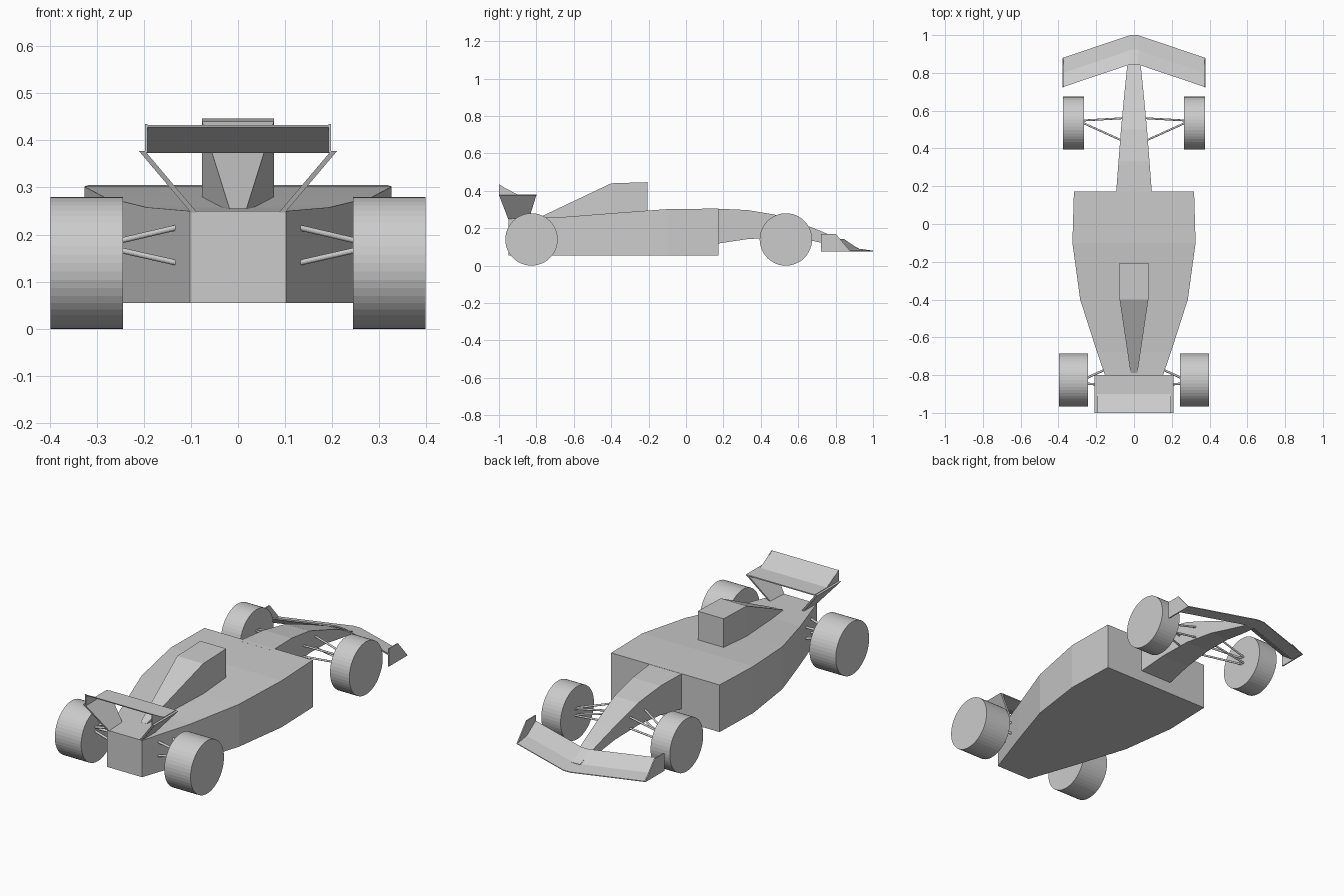
import bpy, bmesh, math
from mathutils import Vector

if "Cube" in bpy.data.objects:
    bpy.data.objects.remove(bpy.data.objects["Cube"])


def loft(name, rings):
    """Closed solid skinned through equal-length rings of points."""
    bm = bmesh.new()
    rows = [[bm.verts.new(p) for p in ring] for ring in rings]
    n = len(rows[0])
    for a, b in zip(rows, rows[1:]):
        for i in range(n):
            j = (i + 1) % n
            bm.faces.new((a[i], a[j], b[j], b[i]))
    bm.faces.new(rows[0])
    bm.faces.new(rows[-1])
    bmesh.ops.recalc_face_normals(bm, faces=bm.faces)
    me = bpy.data.meshes.new(name)
    bm.to_mesh(me)
    bm.free()
    ob = bpy.data.objects.new(name, me)
    bpy.context.collection.objects.link(ob)
    return ob


def box_loft(name, stations):
    """Stations are (y, half width, bottom z, top z)."""
    return loft(name, [[(-w, y, b), (w, y, b), (w, y, t), (-w, y, t)]
                       for y, w, b, t in stations])


def plate(name, points, thick):
    """Thin plate thickened along x."""
    return loft(name, [points, [(x - thick, y, z) for x, y, z in points]])


def cylinder(name, a, b, radius, sides):
    a, b = Vector(a), Vector(b)
    d = b - a
    bpy.ops.mesh.primitive_cylinder_add(vertices=sides, radius=radius,
                                        depth=d.length, location=(a + b) / 2)
    ob = bpy.context.object
    ob.name = name
    ob.rotation_euler = d.to_track_quat('Z', 'Y').to_euler()
    return ob


def mirror(ob):
    """Copy the part to the other side of the car."""
    ob.data.transform(ob.matrix_basis)
    ob.matrix_basis.identity()
    m = ob.modifiers.new("mirror", 'MIRROR')
    m.use_clip = False
    m.use_mirror_merge = False
    return ob


# Main body, nose and engine cover
box_loft("body", [(-0.95, 0.102, 0.055, 0.25), (-0.68, 0.195, 0.055, 0.258),
                  (-0.40, 0.285, 0.055, 0.28), (-0.10, 0.326, 0.055, 0.302),
                  (0.173, 0.318, 0.055, 0.305)])
box_loft("nose", [(0.15, 0.096, 0.115, 0.305), (0.33, 0.082, 0.142, 0.297),
                  (0.50, 0.069, 0.150, 0.268), (0.67, 0.053, 0.134, 0.205),
                  (0.80, 0.040, 0.105, 0.152), (0.925, 0.025, 0.080, 0.092)])
box_loft("engine_cover", [(-0.79, 0.018, 0.20, 0.255), (-0.40, 0.076, 0.20, 0.440),
                          (-0.207, 0.076, 0.20, 0.446)])

# Swept front wing with upturned trailing edge
def wing_ring(x, lead):
    profile = [(0, 0.076), (-0.08, 0.080), (-0.155, 0.134),
               (-0.155, 0.142), (-0.08, 0.091), (0, 0.080)]
    return [(x, lead + dy, z) for dy, z in profile]


loft("front_wing", [wing_ring(-0.376, 0.88), wing_ring(-0.02, 1.0),
                    wing_ring(0.02, 1.0), wing_ring(0.376, 0.88)])
mirror(plate("front_wing_endplate",
             [(0.379, 0.722, 0.076), (0.379, 0.88, 0.076),
              (0.379, 0.80, 0.170), (0.379, 0.722, 0.170)], 0.006))

# Rear wing: level blade with a raised flap
profile = [(-0.80, 0.373), (-0.90, 0.373), (-1.0, 0.428),
           (-1.0, 0.433), (-0.90, 0.379), (-0.80, 0.379)]
loft("rear_wing", [[(x, y, z) for y, z in profile] for x in (-0.196, 0.196)])
mirror(plate("rear_wing_endplate", [(0.197, -0.90, 0.374), (0.197, -1.0, 0.374),
                                    (0.197, -1.0, 0.435)], 0.005))
mirror(plate("rear_wing_support",
             [(0.210, -1.0, 0.377), (0.210, -0.80, 0.377),
              (0.100, -0.84, 0.247), (0.100, -0.95, 0.247)], 0.013))

# Wheels
mirror(cylinder("front_wheel", (0.264, 0.534, 0.14), (0.377, 0.534, 0.14), 0.14, 48))
mirror(cylinder("rear_wheel", (0.244, -0.826, 0.14), (0.398, -0.826, 0.14), 0.14, 48))

# Suspension arms: two upper and two lower rods per wheel
for level, z_in, z_out in (("upper", 0.215, 0.187), ("lower", 0.14, 0.167)):
    for y_in, y_out in ((-0.76, -0.815), (-0.855, -0.845)):
        mirror(cylinder("rear_" + level + "_arm", (0.25, y_out, z_out),
                        (0.13, y_in, z_in), 0.006, 12))
for level, z_in, z_out in (("upper", 0.215, 0.165), ("lower", 0.155, 0.130)):
    for y_in, y_out in ((0.56, 0.548), (0.44, 0.535)):
        mirror(cylinder("front_" + level + "_arm", (0.27, y_out, z_out),
                        (0.06, y_in, z_in), 0.005, 12))
